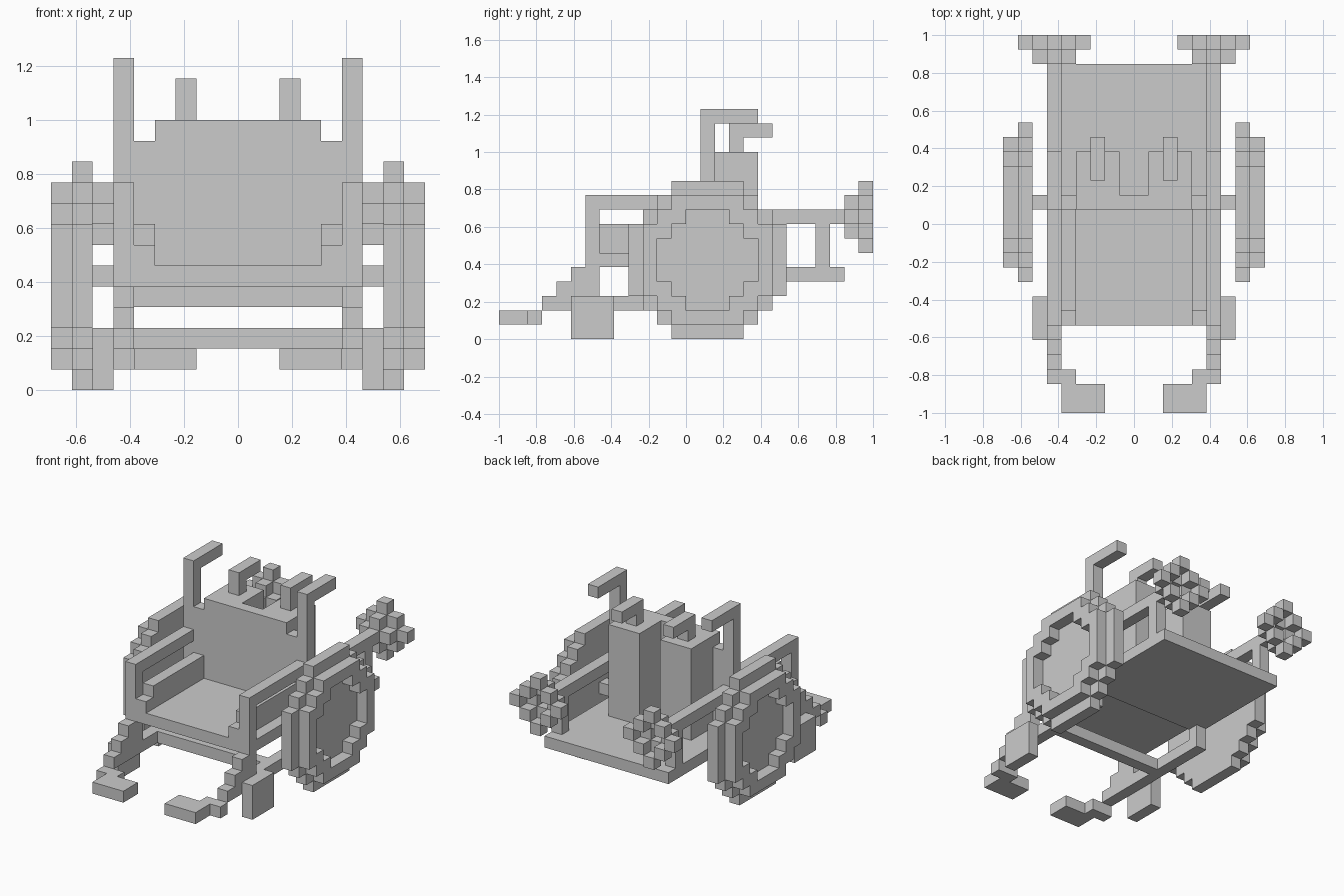
import bpy, bmesh
from mathutils import Vector

if "Cube" in bpy.data.objects:
    bpy.data.objects.remove(bpy.data.objects["Cube"])

U = 1 / 13          # edge of one block
parts = {}          # part name -> set of block cells
taken = set()       # all used cells


def add(name, cells, mirror=True):
    cells = set(cells)
    if mirror:
        cells |= {(-1 - x, y, z) for x, y, z in cells}
    cells -= taken
    taken.update(cells)
    parts.setdefault(name, set()).update(cells)


def box(x0, x1, y0, y1, z0, z1):
    return {(x, y, z) for x in range(x0, x1) for y in range(y0, y1) for z in range(z0, z1)}


def disc(x, cy, cz, r, cut):
    # stepped round disc facing sideways
    return {(x, cy + a, cz + b) for a in range(-r, r + 1) for b in range(-r, r + 1)
            if abs(a) + abs(b) <= cut}


def ring(cx, y, cz, d):
    # diamond ring facing the back
    return {(cx + a, y, cz + b) for a in range(-d, d + 1) for b in range(-d, d + 1)
            if abs(a) + abs(b) == d}


# seat, back and side panels
add("seat", box(-6, 6, -7, 2, 5, 6), False)
add("backrest", box(-5, 5, 1, 2, 6, 12) | box(-4, 4, 1, 2, 12, 13), False)
add("side_panel", box(4, 5, -6, 1, 6, 8) | box(4, 5, -7, -6, 6, 7))
add("rear_platform", box(-6, 6, 1, 11, 4, 5), False)

# frame: posts, arms, rails
add("armrest", box(5, 6, -7, -6, 3, 10) | box(5, 6, -6, 1, 9, 10))
add("push_handle", box(5, 6, 1, 2, 2, 16) | box(5, 6, 2, 5, 15, 16))
add("lower_rail", box(5, 6, -9, 1, 2, 3))
add("crossbar", box(-5, 5, -4, -3, 2, 3), False)
add("axle", box(6, 7, 1, 2, 5, 6))

# leg rests stepping down to the footplates
add("leg_rest", box(5, 6, -8, -7, 3, 5) | box(5, 6, -9, -8, 2, 4)
    | box(5, 6, -10, -9, 2, 3) | box(5, 6, -11, -10, 1, 2))
add("footplate", box(2, 5, -13, -11, 1, 2) | box(4, 5, -11, -10, 1, 2))

# wheels
add("front_caster", box(6, 7, -8, -5, 0, 3))
add("big_wheel", disc(7, 1, 5, 5, 7))
add("hand_rim", disc(8, 1, 5, 4, 6) - disc(8, 1, 5, 3, 4))

# tanks with tubes, thruster rails and nozzles
add("tank", box(1, 4, 2, 5, 5, 13))
add("tank_tube", box(2, 3, 3, 4, 13, 15) | box(2, 3, 4, 6, 14, 15))
add("thruster_rail", box(5, 6, 2, 11, 8, 9) | box(5, 6, 9, 10, 5, 8))
add("thruster_nozzle", ring(5, 11, 8, 1) | ring(5, 12, 8, 2))

# turn cells into meshes, keeping only outside faces
for name, cells in parts.items():
    bm = bmesh.new()
    verts = {}

    def vert(p):
        if p not in verts:
            verts[p] = bm.verts.new(Vector(p) * U)
        return verts[p]

    for c in cells:
        for ax in range(3):
            for side in (0, 1):
                n = list(c)
                n[ax] += 2 * side - 1
                if tuple(n) in taken:
                    continue
                loop = []
                for a, b in ((0, 0), (1, 0), (1, 1), (0, 1)):
                    p = list(c)
                    p[ax] += side
                    p[(ax + 1) % 3] += a
                    p[(ax + 2) % 3] += b
                    loop.append(vert(tuple(p)))
                bm.faces.new(loop if side else loop[::-1])
    bmesh.ops.dissolve_limit(bm, angle_limit=0.01, verts=bm.verts[:], edges=bm.edges[:])
    me = bpy.data.meshes.new(name)
    bm.to_mesh(me)
    bm.free()
    bpy.context.collection.objects.link(bpy.data.objects.new(name, me))
